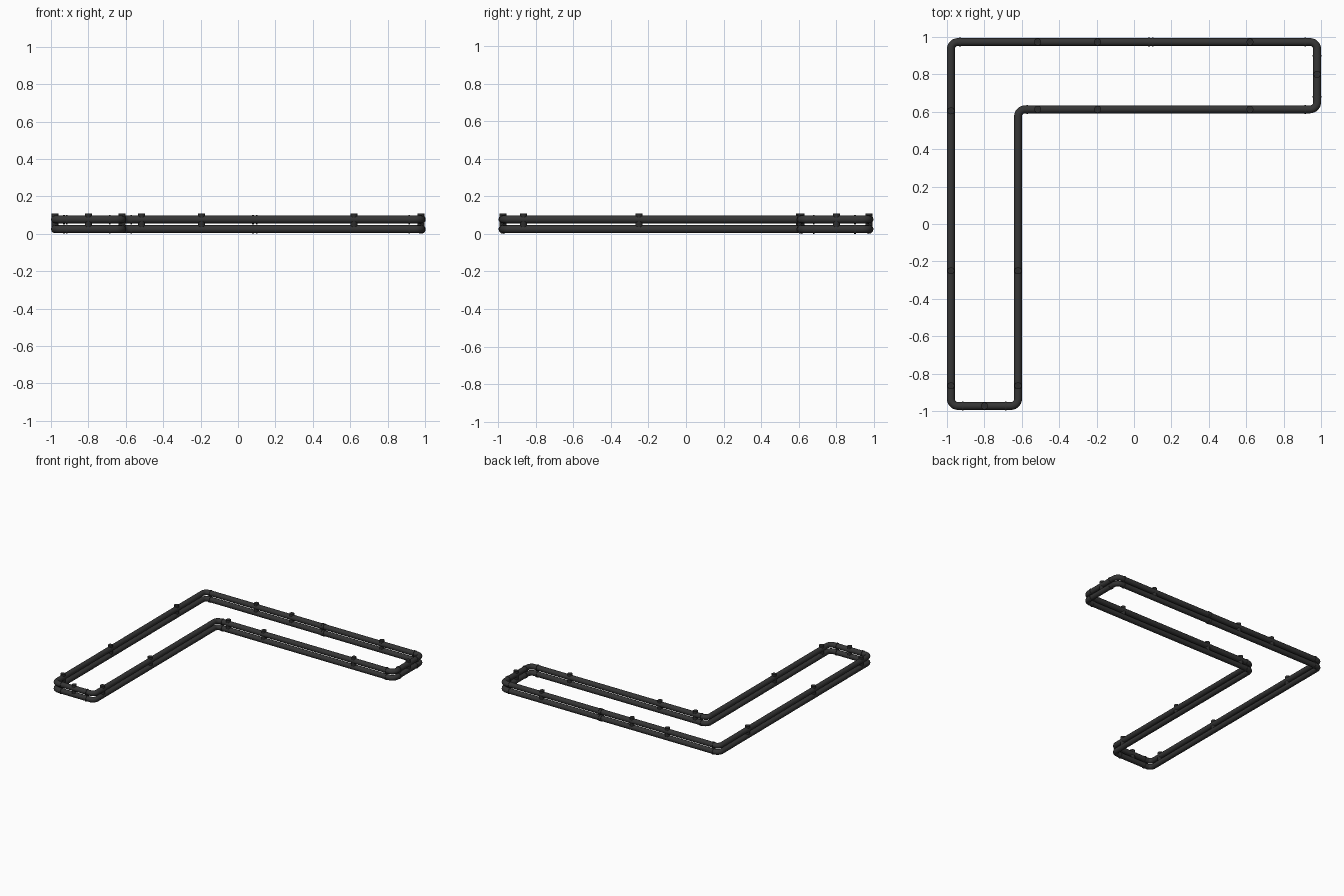
import bpy, math
from mathutils import Vector

if "Cube" in bpy.data.objects:
    bpy.data.objects.remove(bpy.data.objects["Cube"])

def material(name, c):
    m = bpy.data.materials.new(name)
    m.diffuse_color = (c, c, c, 1)
    m.use_nodes = True
    m.node_tree.nodes["Principled BSDF"].inputs["Base Color"].default_value = m.diffuse_color
    return m

RUBBER = material("dark grey", 0.036)
CLIP = material("charcoal", 0.026)
X, Y, IX, IY = 0.979, 0.973, -0.62, 0.613     # centre lines
R, Z_LOW, Z_HIGH = 0.021, 0.025, 0.077
CORNERS = [(-X, -Y), (IX, -Y), (IX, IY), (X, IY), (X, Y), (-X, Y)]

def rounded_path(pts, r, steps=8):
    out = []
    for i, p in enumerate(pts):
        p = Vector(p)
        a = (Vector(pts[i - 1]) - p).normalized()
        b = (Vector(pts[(i + 1) % len(pts)]) - p).normalized()
        centre = p + (a + b) * r
        for k in range(steps + 1):
            t = k / steps * math.pi / 2
            out.append(centre - b * r * math.cos(t) - a * r * math.sin(t))
    return out

def finish(o, name, mat):
    o.name = name
    o.data.materials.clear()
    o.data.materials.append(mat)
    bpy.ops.object.shade_smooth_by_angle(angle=math.radians(40))

# Two stacked tube loops
def tube(name, z):
    cu = bpy.data.curves.new(name, 'CURVE')
    cu.dimensions = '3D'
    cu.twist_mode = 'Z_UP'
    cu.bevel_depth, cu.bevel_resolution = R, 4
    path = rounded_path(CORNERS, 0.038)
    s = cu.splines.new('POLY')
    s.points.add(len(path) - 1)
    for q, p in zip(s.points, path):
        q.co = (p.x, p.y, z, 1)
    s.use_cyclic_u = True
    o = bpy.data.objects.new(name, cu)
    bpy.context.collection.objects.link(o)
    bpy.ops.object.select_all(action='DESELECT')
    o.select_set(True)
    bpy.context.view_layer.objects.active = o
    bpy.ops.object.convert(target='MESH')
    finish(bpy.context.object, name, RUBBER)

tube("lower_tube", Z_LOW)
tube("upper_tube", Z_HIGH)

def cylinder(name, r, h, loc, rot, mat):
    bpy.ops.mesh.primitive_cylinder_add(vertices=20, radius=r, depth=h, location=loc, rotation=rot)
    finish(bpy.context.object, name, mat)

# Thin joint collars on both tubes: (x, y, runs along x)
collars = [(x, Y, True) for x in (-0.93, 0.08, 0.1, 0.915)]
collars += [(x, IY, True) for x in (-0.57, 0.915)]
collars += [(x, -Y, True) for x in (-0.915, -0.685)]
collars += [(X, y, False) for y in (0.9, 0.68)]
for x, y, along_x in collars:
    rot = (0, math.pi / 2, 0) if along_x else (math.pi / 2, 0, 0)
    for z in (Z_LOW, Z_HIGH):
        cylinder("joint_collar", 0.0245, 0.009, (x, y, z), rot, RUBBER)

# Upright clips joining the tubes and standing just proud of the top
clips = [(x, y) for y in (Y, IY) for x in (-0.515, -0.195, 0.62)]
clips += [(-X, y) for y in (0.605, -0.25, -0.865)]
clips += [(IX, y) for y in (-0.25, -0.865)]
clips += [(X, 0.8), (-0.8, -Y)]
for x, y in clips:
    cylinder("clip", 0.0185, 0.072, (x, y, 0.073), (0, 0, 0), CLIP)
